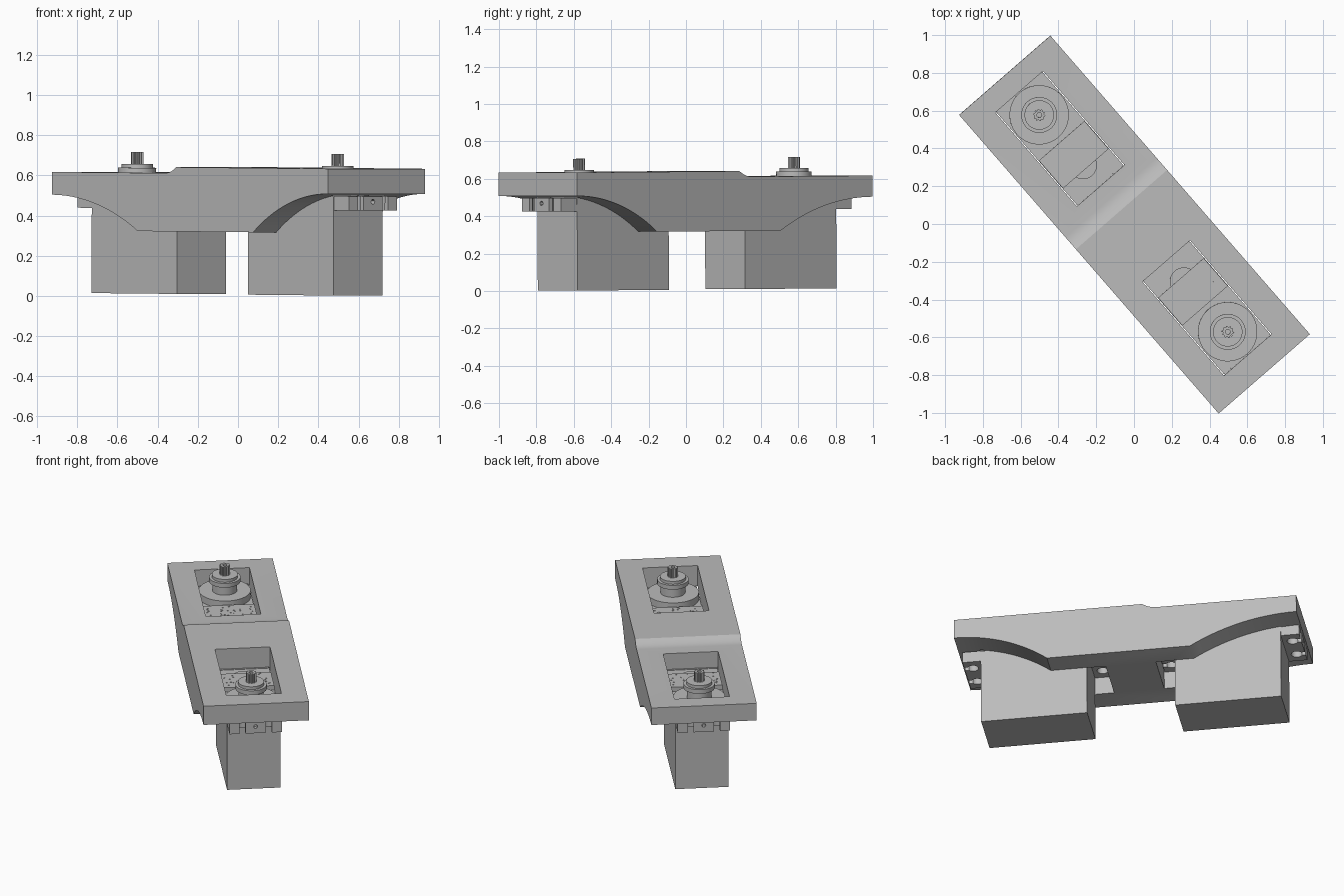
import bpy, bmesh, math, random
from mathutils import Matrix, Vector

random.seed(3)
cube = bpy.data.objects.get("Cube")
if cube:
    bpy.data.objects.remove(cube, do_unlink=True)

grey = bpy.data.materials.new("plain grey")
grey.use_nodes = True
COLOUR = (0.5, 0.5, 0.5, 1)
grey.diffuse_color = COLOUR
grey.node_tree.nodes["Principled BSDF"].inputs["Base Color"].default_value = COLOUR

# Parts are built lengthwise on x, then the assembly is turned and tilted
PLACE = Matrix.Rotation(math.radians(-49), 4, 'Z') @ Matrix.Rotation(0.0068, 4, 'Y')
parts = []


def finish(bm, name):
    bmesh.ops.recalc_face_normals(bm, faces=bm.faces)
    mesh = bpy.data.meshes.new(name)
    bm.to_mesh(mesh)
    bm.free()
    mesh.materials.append(grey)
    obj = bpy.data.objects.new(name, mesh)
    bpy.context.collection.objects.link(obj)
    return obj


def add_box(bm, x0, x1, y0, y1, z0, z1):
    size = Vector((x1 - x0, y1 - y0, z1 - z0))
    mid = Vector((x0 + x1, y0 + y1, z0 + z1)) / 2
    bmesh.ops.create_cube(bm, size=1, matrix=Matrix.LocRotScale(mid, None, size))


def box(name, *dims):
    bm = bmesh.new()
    add_box(bm, *dims)
    return finish(bm, name)


def cylinder(name, x, y, r, z0, z1, sides=40):
    bm = bmesh.new()
    bmesh.ops.create_cone(bm, cap_ends=True, segments=sides, radius1=r, radius2=r, depth=z1 - z0,
                          matrix=Matrix.Translation((x, y, (z0 + z1) / 2)))
    return finish(bm, name)


def prism(name, points, offset):
    bm = bmesh.new()
    face = bm.faces.new([bm.verts.new(p) for p in points])
    new = bmesh.ops.extrude_face_region(bm, geom=[face])["geom"]
    bmesh.ops.translate(bm, vec=offset, verts=[v for v in new if isinstance(v, bmesh.types.BMVert)])
    return finish(bm, name)


def cut(obj, cutters):
    for c in cutters:
        mod = obj.modifiers.new("cut", 'BOOLEAN')
        mod.operation, mod.solver, mod.object = 'DIFFERENCE', 'EXACT', c
        bpy.context.view_layer.objects.active = obj
        bpy.ops.object.modifier_apply(modifier=mod.name)
        bpy.data.objects.remove(c, do_unlink=True)
    return obj


def arch(x_end, z_end, x_foot, z_foot, steps=14):
    """Arc that is level at the bracket end and falls to the foot."""
    run, drop = abs(x_foot - x_end), z_end - z_foot
    r = (run * run + drop * drop) / (2 * drop)
    sweep = math.asin(run / r)
    sign = 1 if x_foot > x_end else -1
    return [(x_end + sign * r * math.sin(sweep * i / steps),
             z_end - r * (1 - math.cos(sweep * i / steps))) for i in range(steps + 1)]


# Servo layout: (name, middle, direction of the output shaft)
SERVOS = [("left", 0.585, 1), ("right", -0.602, -1)]
HALF, WIDE = 0.324, 0.162
END, EDGE = 1.047, 0.32
EAR = 0.112
EAR_LOW, EAR_TOP = 0.432, 0.505

# Bracket: arched side profile with a small step on top
step = [(-0.19 + 0.085 * t, 0.61 + 0.03 * t * t) for t in (0, 0.2, 0.4, 0.6, 0.8, 1)]
profile = [(-END, 0.61)] + step + [(END, 0.64)]
profile += arch(END, 0.515, 0.48, 0.32) + arch(-END, 0.497, -0.395, 0.32)[::-1]
bracket = prism("bracket", [(x, -EDGE, z) for x, z in profile], (0, 2 * EDGE, 0))
cutters = []
for name, mid, d in SERVOS:
    cutters.append(box("pocket_cutter", mid - HALF - 0.005, mid + HALF + 0.005,
                       -WIDE - 0.005, WIDE + 0.005, 0, 1))
    a, b = sorted((mid - d * (HALF - 0.02), mid - d * (HALF + EAR + 0.004)))
    cutters.append(box("ear_recess_cutter", a, b, -WIDE, WIDE, 0, EAR_TOP))
parts.append(cut(bracket, cutters))

# Servos
for name, mid, d in SERVOS:
    def span(p, q):
        return sorted((mid + d * p, mid + d * q))

    new = [box(name + "_servo_case", *span(-HALF, HALF), -WIDE, WIDE, 0.008, 0.5)]

    # Mounting ears with two open screw slots and a central hole
    for side, label in ((1, "outer"), (-1, "inner")):
        ear = box(f"{name}_{label}_ear", *span(side * HALF, side * (HALF + EAR)), -WIDE + 0.003, WIDE - 0.003,
                  EAR_LOW, EAR_TOP - 0.002)
        holes = []
        for y in (-0.08, 0.08):
            holes.append(cylinder("hole", mid + d * side * (HALF + 0.06), y, 0.034, 0.3, 0.7, 20))
            holes.append(box("slot", *span(side * (HALF + 0.06), side * (HALF + 0.2)),
                             y - 0.018, y + 0.018, 0.3, 0.7))
        pin = cylinder("pin", 0, 0, 0.012, -0.03, 0.03, 12)
        pin.data.transform(Matrix.Translation((mid + d * side * (HALF + EAR), 0, 0.475))
                           @ Matrix.Rotation(math.pi / 2, 4, 'Y'))
        new.append(cut(ear, holes + [pin]))

    # Gear housing bosses and label plate on the case top
    shaft = mid + d * 0.167
    new.append(cylinder(name + "_main_boss", shaft, 0, 0.157, 0.49, 0.545, 48))
    new.append(cylinder(name + "_small_boss", mid - d * 0.185, 0, 0.075, 0.49, 0.52, 32))
    new.append(box(name + "_label_plate", *span(-0.21, -0.015), -WIDE + 0.002, WIDE - 0.002, 0.49, 0.53))
    bm = bmesh.new()
    for i in range(36):
        x = mid + d * random.uniform(-0.2, -0.03)
        y = random.uniform(-0.14, 0.14)
        add_box(bm, x - 0.004, x + 0.004, y - 0.004, y + 0.004, 0.528, 0.533)
    new.append(finish(bm, name + "_label_studs"))

    # Output: collar, stepped disc and splined shaft
    new.append(cylinder(name + "_collar", shaft, 0, 0.075, 0.54, 0.62))
    new.append(cylinder(name + "_lower_disc", shaft, 0, 0.095, 0.605, 0.633))
    new.append(cylinder(name + "_upper_disc", shaft, 0, 0.078, 0.63, 0.652))
    ring = [(shaft + r * math.cos(t), r * math.sin(t), 0.65)
            for t, r in ((math.tau * i / 40, 0.032 if i % 4 < 2 else 0.026) for i in range(40))]
    spline = prism(name + "_splined_shaft", ring, (0, 0, 0.062))
    new.append(cut(spline, [cylinder("bore", shaft, 0, 0.013, 0.67, 0.8, 16)]))
    parts += new

# Place everything and shade curved faces smooth
for obj in parts:
    obj.data.transform(PLACE)
bpy.ops.object.select_all(action='DESELECT')
for obj in parts:
    obj.select_set(True)
bpy.context.view_layer.objects.active = bracket
bpy.ops.object.shade_smooth_by_angle(angle=math.radians(30))
